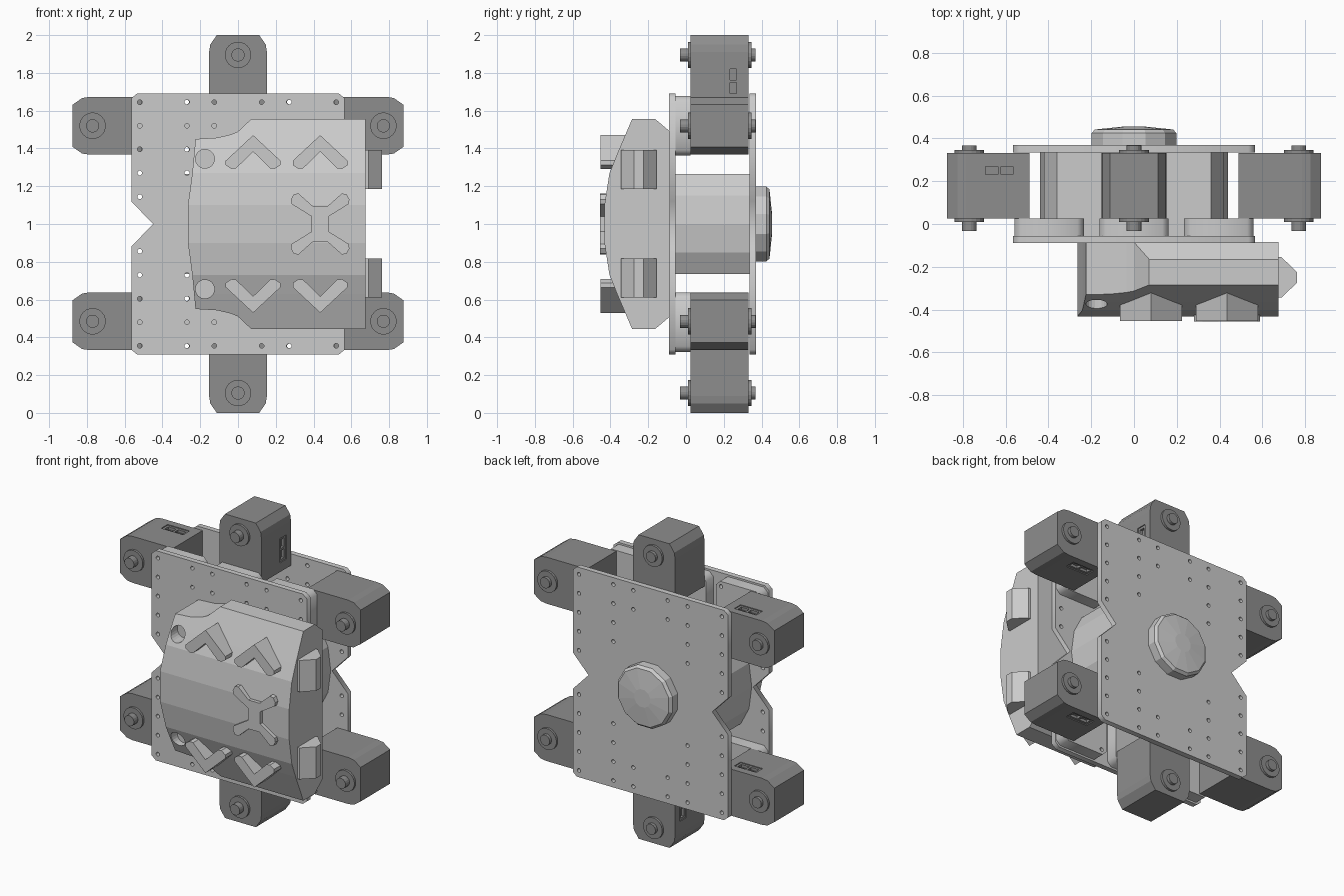
import bpy, bmesh
from math import sin, cos, pi, radians
from mathutils import Vector, Matrix

if "Cube" in bpy.data.objects:
    bpy.data.objects.remove(bpy.data.objects["Cube"])

AXES = {'x': lambda a, b, h: (h, a, b),
        'y': lambda a, b, h: (a, h, b),
        'z': lambda a, b, h: (a, b, h)}


def add(name, bm):
    me = bpy.data.meshes.new(name)
    bmesh.ops.recalc_face_normals(bm, faces=bm.faces)
    bm.to_mesh(me)
    bm.free()
    ob = bpy.data.objects.new(name, me)
    bpy.context.collection.objects.link(ob)
    return ob


def loft(name, rings, axis='y'):
    """Skin stacked 2D outlines [(height, points), ...] and cap both ends."""
    bm = bmesh.new()
    loops = [[bm.verts.new(AXES[axis](a, b, h)) for a, b in pts] for h, pts in rings]
    for lo, hi in zip(loops, loops[1:]):
        for i in range(len(lo)):
            j = (i + 1) % len(lo)
            bm.faces.new((lo[i], lo[j], hi[j], hi[i]))
    bm.faces.new(loops[0])
    bm.faces.new(loops[-1])
    return add(name, bm)


def prism(name, pts, lo, hi, axis='y'):
    return loft(name, [(lo, pts), (hi, pts)], axis)


def circle(cx, cz, r, n):
    return [(cx + r * cos(2 * pi * (i + .5) / n), cz + r * sin(2 * pi * (i + .5) / n)) for i in range(n)]


def rect(a0, a1, b0, b1):
    return [(a0, b0), (a1, b0), (a1, b1), (a0, b1)]


def mirror(pts, c=0):
    """Close a half outline by reflecting it in the second coordinate."""
    return pts + [(a, 2 * c - b) for a, b in reversed(pts) if abs(b - c) > 1e-6]


def mirror_a(pts):
    return pts + [(-a, b) for a, b in reversed(pts) if abs(a) > 1e-6]


def bake(ob):
    dg = bpy.context.evaluated_depsgraph_get()
    return bpy.data.meshes.new_from_object(ob.evaluated_get(dg))


def boolean(ob, cutter, op='DIFFERENCE'):
    m = ob.modifiers.new("cut", 'BOOLEAN')
    m.object, m.operation, m.solver = cutter, op, 'EXACT'
    me = bake(ob)
    ob.modifiers.clear()
    ob.data = me
    bpy.data.objects.remove(cutter)


def drilled(name, outline, holes, lo, hi):
    """Flat plate in the xz plane with round holes, from a filled curve."""
    cu = bpy.data.curves.new(name, 'CURVE')
    cu.dimensions, cu.fill_mode, cu.extrude = '2D', 'BOTH', (hi - lo) / 2
    for pts in [outline] + [circle(x, z, .013, 8) for x, z in holes]:
        sp = cu.splines.new('POLY')
        sp.points.add(len(pts) - 1)
        for p, (a, b) in zip(sp.points, pts):
            p.co = (a, b, 0, 1)
        sp.use_cyclic_u = True
    tmp = bpy.data.objects.new("tmp", cu)
    bpy.context.collection.objects.link(tmp)
    bm = bmesh.new()
    bm.from_mesh(bake(tmp))
    bpy.data.objects.remove(tmp)
    bmesh.ops.remove_doubles(bm, verts=bm.verts, dist=1e-5)
    bm.transform(Matrix.Translation((0, (lo + hi) / 2, 0)) @ Matrix.Rotation(pi / 2, 4, 'X'))
    return add(name, bm)


# Front and back deck plates with side notches
half = [(.565, 1.12), (.565, 1.665), (.535, 1.69)]
side = [(.45, 1.0)] + half
right = [(x, 2 - z) for x, z in reversed(half)] + side
outline = mirror_a(right)
grid = {.52: (.145, .27, .395, .52, .645), .27: (.27, .395, .52, .645), .125: (.52, .645)}
holes = [(sx * x, 1 + sz * d) for x, ds in grid.items() for d in ds for sx in (-1, 1) for sz in (-1, 1)]
drilled("front_plate", outline, holes, -.09, -.055)
drilled("back_plate", outline, holes, .335, .37)

# Motor mounting pads behind the front plate
spots = [(x, 1 + s * .52) for s in (-1, 1) for x in (-.397, 0, .397)]
for cx, cz in spots:
    w, h, c = .162, .158, .03
    pad = mirror_a(mirror([(w - c, h), (w, h - c)])[::-1])
    drilled("motor_pad", [(cx + a, cz + b) for a, b in pad],
            [(cx + i * .125, cz + j * .125) for i in (-1, 1) for j in (-1, 1)], -.055, .025)

# Central core between the plates
core = mirror([(.44, 1.0), (.42, 1.15), (.36, 1.265)][::-1], 1)
prism("central_core", mirror_a(core), -.056, .336)

# Back cap
loft("back_cap", [(.365, circle(0, 1, .205, 12)), (.425, circle(0, 1, .205, 12)),
                  (.442, circle(0, 1, .19, 12)), (.455, circle(0, 1, .06, 12))])

# Leg motors: one shared design, axle at the origin, outer end towards +z
dark = bpy.data.materials.new("dark_grey")
dark.diffuse_color = (.27, .27, .27, 1)
dark.use_nodes = True
dark.node_tree.nodes["Principled BSDF"].inputs["Base Color"].default_value = dark.diffuse_color
body = prism("motor", mirror_a([(.153, -.28), (.153, .015), (.147, .055), (.112, .105)]), .025, .332)
boolean(body, prism("port_cut", rect(.217, .283, -.22, -.06), .147, .2, 'x'))
for z in (-.205, -.133):
    boolean(body, prism("pin_cut", rect(.232, .268, z, z + .058), .13, .2, 'x'))
parts = [body,
         prism("hub", circle(0, 0, .07, 20), .01, .347),
         prism("axle", circle(0, 0, .035, 16), -.032, .367)]
for p in parts:
    p.data.materials.clear()
    p.data.materials.append(dark)
mounts = [("top", 0, 1.895, 0), ("bottom", 0, .105, 180)]
for level, z in (("upper", 1.52), ("lower", .485)):
    mounts += [(level + "_left", -.77, z, -90), (level + "_right", .77, z, 90)]
for label, x, z, ang in mounts:
    for p in parts:
        ob = bpy.data.objects.new(f"{label}_{p.name}", p.data)
        ob.matrix_world = Matrix.Translation((x, 0, z)) @ Matrix.Rotation(radians(ang), 4, 'Y')
        bpy.context.collection.objects.link(ob)
for p in parts:
    bpy.data.objects.remove(p)

# Front shell: side profile intersected with the front outline
profile = mirror([(-.085, 1.49), (-.165, 1.557), (-.285, 1.557), (-.365, 1.37), (-.405, 1.27),
                  (-.432, 1.1)], 1)
shell = prism("front_shell", profile, -.4, .675, 'x')
plan = mirror([(.8, 1.7), (.07, 1.7), (.07, 1.556), (.0, 1.49), (-.035, 1.475), (-.11, 1.457),
               (-.225, 1.45), (-.242, 1.27), (-.265, 1.1)], 1)
boolean(shell, prism("shell_plan", plan, -.6, .1), 'INTERSECT')
for s in (-1, 1):
    boolean(shell, prism("sensor_cut", circle(-.175, 1 + s * .345, .05, 20), -.6, -.31))

# Raised chevrons on the shell
chevron = [(0, .47), (.145, .335), (.145, .312), (.115, .292), (.09, .295), (0, .383)]
arrow = chevron + [(-a, b) for a, b in chevron[-2:0:-1]]
for s in (-1, 1):
    for cx in (.08, .435):
        prism("chevron_trim", [(cx + a, 1 + s * b) for a, b in arrow], -.453, -.28)

# Raised cross trim
quarter = [(.045, .04), (.15, .105), (.155, .13), (.14, .157), (.115, .162), (.04, .095)]
upper = mirror_a(quarter)
prism("cross_trim", [(.435 + a, 1 + b) for a, b in upper + [(-a, -b) for a, b in upper]], -.455, -.4)

# Side lugs on the shell
lug = [(.66, -.345), (.69, -.345), (.762, -.275), (.762, -.225), (.69, -.155), (.66, -.155)]
for lo in (.61, 1.185):
    prism("side_lug", lug, lo, lo + .207, 'z')
